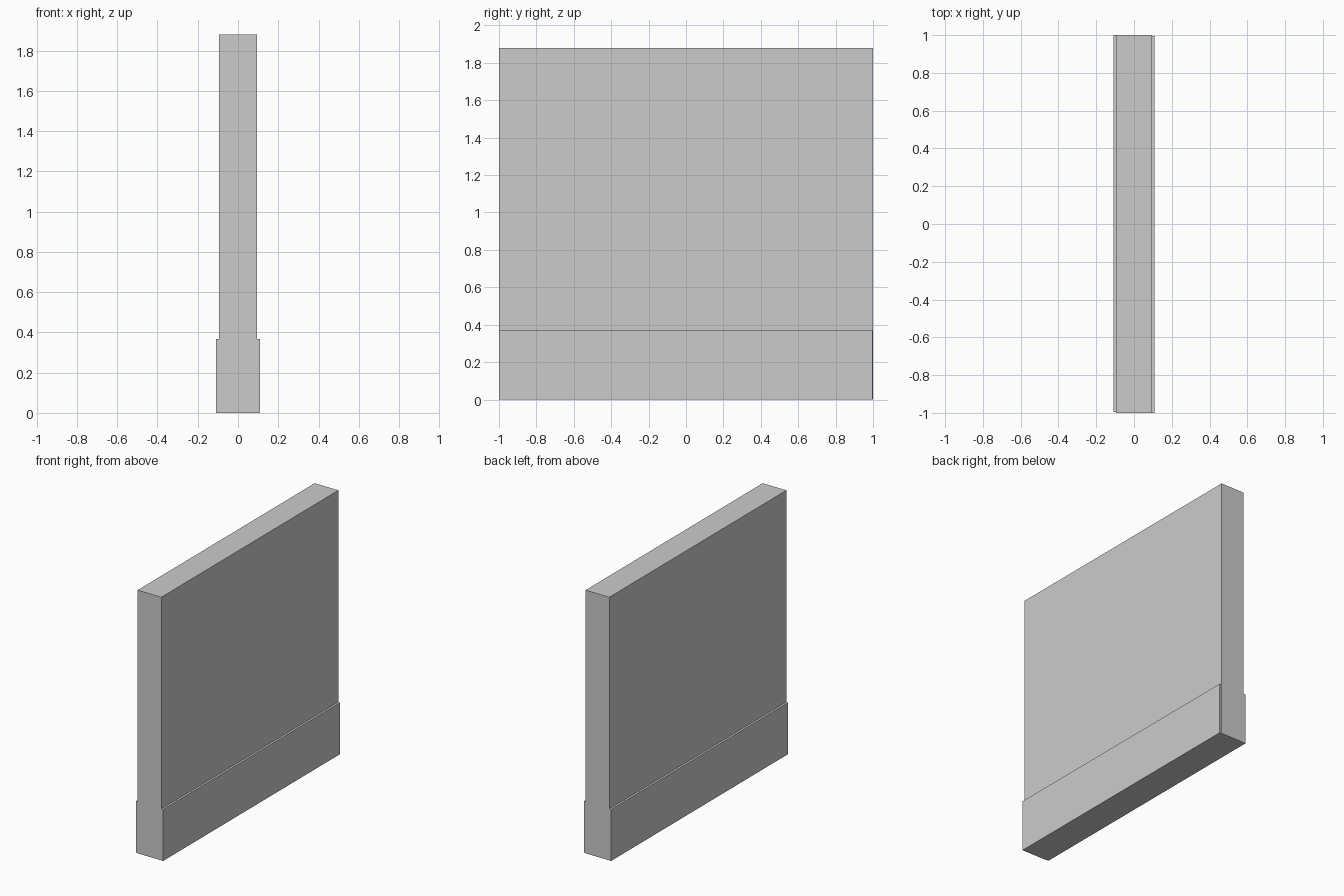
import bpy
import bmesh
from mathutils import Matrix

if "Cube" in bpy.data.objects:
    bpy.data.objects.remove(bpy.data.objects["Cube"])

WALL_HALF = 0.094    # half thickness of the wall
TRIM_OUT = 0.109     # outer face of the trim
WALL_TOP = 1.88
TRIM_TOP = 0.368
SETBACK = 0.004      # each trim stops just short of one wall end


def box(name, lo, hi):
    bm = bmesh.new()
    size = [b - a for a, b in zip(lo, hi)]
    centre = [(a + b) / 2 for a, b in zip(lo, hi)]
    matrix = Matrix.Translation(centre) @ Matrix.Diagonal((*size, 1))
    bmesh.ops.create_cube(bm, size=1, matrix=matrix)
    mesh = bpy.data.meshes.new(name)
    bm.to_mesh(mesh)
    bm.free()
    obj = bpy.data.objects.new(name, mesh)
    bpy.context.collection.objects.link(obj)
    return obj


# Main wall slab
box("wall", (-WALL_HALF, -1, 0), (WALL_HALF, 1, WALL_TOP))

# Base trim on both faces, the second is the first turned half a circle
box("base_trim_right", (WALL_HALF, -1, 0), (TRIM_OUT, 1 - SETBACK, TRIM_TOP))
box("base_trim_left", (-TRIM_OUT, -1 + SETBACK, 0), (-WALL_HALF, 1, TRIM_TOP))
